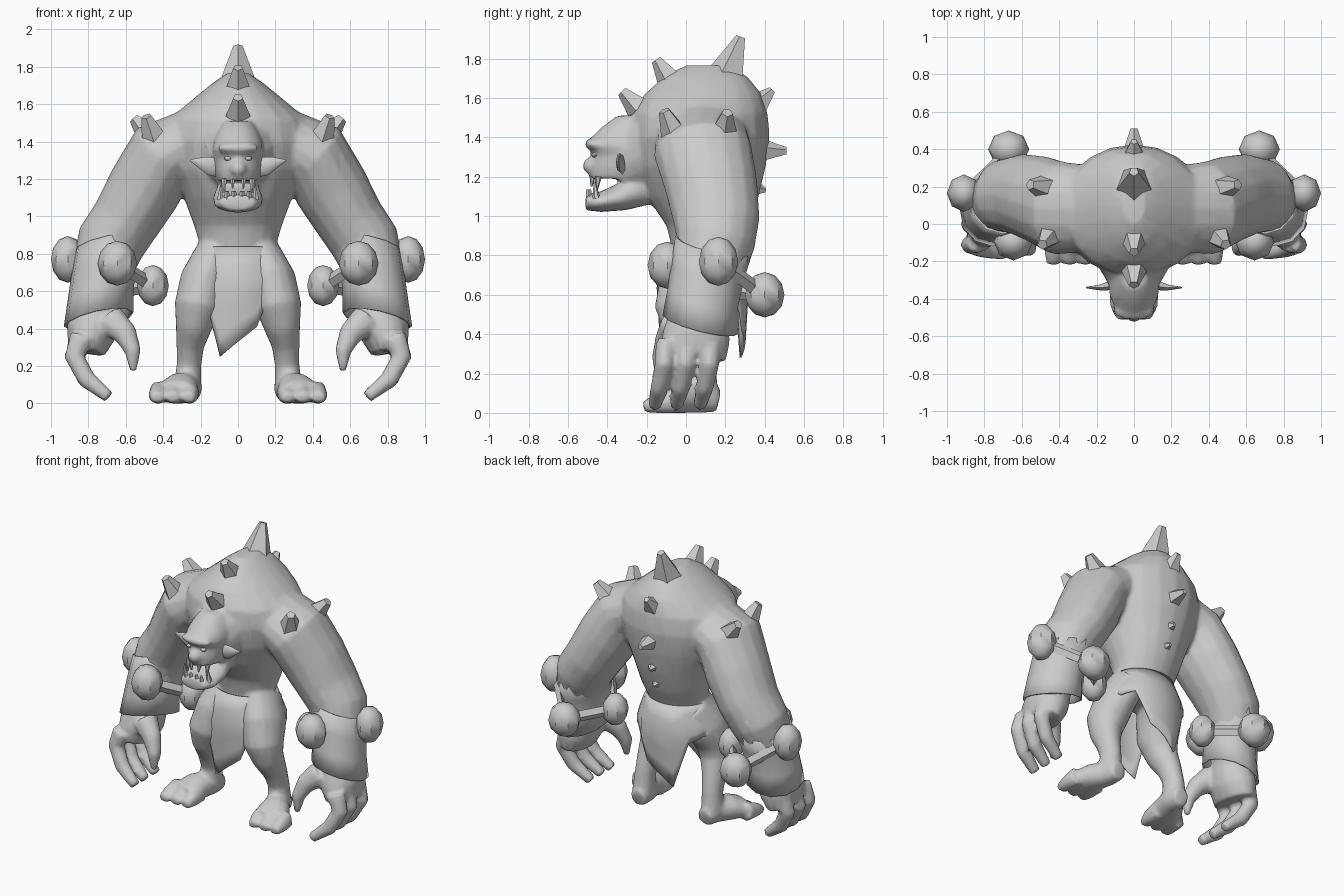
import bpy, bmesh, math
from mathutils import Vector

grey = bpy.data.materials.new("stone_grey")
grey.diffuse_color = (0.6, 0.6, 0.6, 1)
X, Y, Z = Vector((1, 0, 0)), Vector((0, 1, 0)), Vector((0, 0, 1))


def finish(name, bm, smooth=True):
    """Turn a bmesh into a named object."""
    bmesh.ops.recalc_face_normals(bm, faces=bm.faces)
    me = bpy.data.meshes.new(name)
    bm.to_mesh(me)
    bm.free()
    me.materials.append(grey)
    ob = bpy.data.objects.new(name, me)
    bpy.context.collection.objects.link(ob)
    if smooth:
        bpy.ops.object.select_all(action='DESELECT')
        ob.select_set(True)
        bpy.context.view_layer.objects.active = ob
        bpy.ops.object.shade_smooth_by_angle(angle=math.radians(40))
    return ob


def tube(bm, pts, ref=Y, s=1, n=16, axis=None, cap=True):
    """Loft elliptical rings (x, y, z, radius_a, radius_b) along a path; s mirrors x."""
    cs = [Vector(p[:3]) for p in pts]
    rings = []
    for i, p in enumerate(pts):
        t = Vector(axis) if axis else cs[min(i + 1, len(cs) - 1)] - cs[max(i - 1, 0)]
        t.normalize()
        v = (ref - t * ref.dot(t)).normalized()
        u = v.cross(t)
        ring = []
        for k in range(n):
            a = 2 * math.pi * k / n
            q = cs[i] + u * p[3] * math.cos(a) + v * p[4] * math.sin(a)
            ring.append(bm.verts.new((q.x * s, q.y, max(q.z, 0))))
        rings.append(ring)
    for a, b in zip(rings, rings[1:]):
        for k in range(n):
            bm.faces.new((a[k], a[(k + 1) % n], b[(k + 1) % n], b[k]))
    if cap:
        bm.faces.new(rings[0])
        bm.faces.new(rings[-1])


def ball(bm, c, r, s=1, seg=8):
    res = bmesh.ops.create_uvsphere(bm, u_segments=seg, v_segments=seg - 2, radius=1)
    for v in res["verts"]:
        v.co = Vector(((c[0] + v.co.x * r[0]) * s, c[1] + v.co.y * r[1], c[2] + v.co.z * r[2]))


def cone(bm, p, q, r1, r2, s=1, n=6):
    ref = X if abs(q[0] - p[0]) < 0.05 else Y
    tube(bm, [(*p, r1, r1), (*q, r2, r2)], ref, s, n)


# ---- body: torso, head and limbs fused into one skin ----
bm = bmesh.new()
torso = [  # z, front y, back y, half width
    (.70, -.07, .24, .19), (.83, -.07, .26, .20), (.95, -.10, .32, .235),
    (1.10, -.20, .37, .29), (1.25, -.26, .405, .36), (1.40, -.28, .425, .40),
    (1.52, -.27, .415, .37), (1.62, -.21, .385, .25), (1.71, -.11, .31, .14),
    (1.765, .0, .21, .06)]
skull = [
    (1.19, -.49, -.2, .105), (1.25, -.49, -.18, .12), (1.31, -.475, -.15, .128),
    (1.355, -.505, -.15, .138), (1.40, -.48, -.15, .13), (1.45, -.43, -.15, .11),
    (1.51, -.35, -.15, .075)]
for rows in (torso, skull):
    tube(bm, [(0, (f + b) / 2, z, w, (b - f) / 2) for z, f, b, w in rows], axis=(0, 0, 1), n=20)
tube(bm, [(0, -.05, 1.40, .26, .24), (0, -.2, 1.32, .2, .2), (0, -.36, 1.22, .11, .12)], Z)   # neck
tube(bm, [(0, -.22, 1.15, .11, .1), (0, -.33, 1.095, .135, .07),                              # jaw
          (0, -.44, 1.07, .13, .05), (0, -.51, 1.072, .095, .043)], Z)
ball(bm, (0, -.465, 1.365), (.115, .05, .032), seg=12)   # brow
ball(bm, (0, -.49, 1.255), (.045, .035, .04), seg=12)    # nose
for s in (1, -1):
    # arm
    tube(bm, [(.22, .08, 1.43, .16, .23), (.40, .085, 1.33, .2, .25), (.50, .13, 1.15, .2, .235),
              (.60, .155, .98, .185, .22), (.68, .15, .86, .185, .2), (.73, .11, .70, .16, .17),
              (.75, .08, .50, .12, .14)], s=s)
    # palm, fingers, thumb
    tube(bm, [(.74, .07, .56, .11, .13), (.76, .06, .47, .13, .155), (.785, .05, .38, .135, .175),
              (.81, .04, .28, .10, .165)], s=s)
    for y in (-.10, .01, .13):
        tube(bm, [(.83, y, .36, .07, .055), (.875, y - .01, .25, .055, .05),
                  (.81, y - .035, .13, .05, .046), (.69, y - .06, .035, .034, .035)], s=s, n=10)
    tube(bm, [(.69, -.05, .45, .09, .08), (.60, -.10, .37, .065, .06), (.562, -.13, .28, .045, .045),
              (.56, -.14, .17, .018, .018)], s=s, n=10)
    # leg, foot, toes
    tube(bm, [(.12, .09, .80, .11, .15), (.185, .03, .66, .125, .17), (.215, -.02, .52, .125, .14),
              (.235, .0, .42, .10, .11), (.255, .05, .31, .075, .085), (.262, .08, .21, .066, .075),
              (.27, .08, .08, .075, .085)], s=s)
    tube(bm, [(.26, .165, .06, .055, .06), (.265, .08, .08, .075, .08), (.31, -.03, .08, .1, .085),
              (.34, -.13, .06, .13, .06)], Z, s)
    for x in (.255, .34, .425):
        tube(bm, [(x, -.06, .06, .05, .065), (x + .005, -.15, .045, .05, .05),
                  (x + .01, -.215, .03, .035, .03)], Z, s, n=10)
body = finish("body", bm, False)
rm = body.modifiers.new("fuse", 'REMESH')
rm.mode = 'VOXEL'
rm.voxel_size = .014
rm.use_smooth_shade = True
sm = body.modifiers.new("soften", 'SMOOTH')
sm.factor = .5
sm.iterations = 4
body.modifiers.new("reduce", 'DECIMATE').ratio = .2

# ---- ears and eyes ----
for s, side in ((1, "left"), (-1, "right")):
    bm = bmesh.new()
    tube(bm, [(.10, -.32, 1.26, .05, .02), (.15, -.335, 1.27, .05, .022), (.19, -.34, 1.285, .035, .014),
              (.255, -.34, 1.30, .004, .004)], s=s, n=8)
    finish(side + "_ear", bm)
    bm = bmesh.new()
    ball(bm, (.055, -.465, 1.31), (.02, .016, .012), s)
    finish(side + "_eye", bm)

# ---- teeth ----
bm = bmesh.new()
for s in (1, -1):
    cone(bm, (.075, -.445, 1.20), (.073, -.455, 1.125), .018, .004, s)
    cone(bm, (.03, -.475, 1.20), (.028, -.48, 1.15), .015, .005, s)
    cone(bm, (.095, -.455, 1.09), (.09, -.465, 1.175), .02, .004, s)
    for x in (.022, .06):
        cone(bm, (x, -.49, 1.09), (x, -.495, 1.135), .017, .012, s, 4)
finish("teeth", bm)

# ---- spikes: base point, tip point, base radius, tip radius ----
bm = bmesh.new()
for p, q, r1, r2 in [
        ((0, .20, 1.69), (0, .28, 1.91), .11, .026),
        ((0, -.08, 1.69), (0, -.15, 1.795), .07, .028),
        ((0, -.24, 1.55), (0, -.325, 1.635), .07, .028),
        ((0, .36, 1.56), (0, .44, 1.64), .07, .02),
        ((0, .38, 1.33), (0, .51, 1.33), .065, .02),
        ((0, .35, 1.14), (0, .405, 1.13), .045, .012),
        ((0, .31, 1.01), (0, .365, 1.00), .04, .01)]:
    cone(bm, p, q, r1, r2, n=5)
finish("back_spikes", bm)
bm = bmesh.new()
for s in (1, -1):
    cone(bm, (.44, -.05, 1.40), (.49, -.11, 1.535), .08, .03, s, 5)
    cone(bm, (.46, .19, 1.42), (.555, .21, 1.525), .08, .03, s, 5)
finish("shoulder_spikes", bm)

# ---- forearm cuffs with a ring of knobs and bars ----
knobs = [((.645, -.095, .75), (.105, .1, .12)), ((.91, .165, .77), (.09, .1, .125)),
         ((.67, .40, .60), (.11, .1, .115)), ((.455, .14, .63), (.085, .09, .11))]
for s, side in ((1, "left"), (-1, "right")):
    bm = bmesh.new()
    tube(bm, [(.69, .14, .85, .185, .2), (.715, .11, .72, .18, .19), (.735, .085, .58, .18, .185),
              (.745, .075, .45, .19, .2)], s=s, n=12, axis=(.2, .25, 1), cap=False)
    cuff = finish(side + "_cuff", bm)
    sol = cuff.modifiers.new("thickness", 'SOLIDIFY')
    sol.thickness = .012
    bm = bmesh.new()
    for c, r in knobs:
        ball(bm, c, r, s)
    finish(side + "_cuff_knobs", bm)
    bm = bmesh.new()
    for i in range(4):
        a, b = knobs[i][0], knobs[(i + 1) % 4][0]
        tube(bm, [(*a, .022, .038), (*b, .022, .038)], Z, s, 4)
    finish(side + "_cuff_bars", bm)

# ---- torn skirt: hem height varies around the hips ----
hem = [.66, .62, .64, .42, .36, .28, .60, .64, .62, .66, .68, .25, .33, .41, .67, .62]
bm = bmesh.new()
cols = []
for k in range(32):
    a = 2 * math.pi * k / 32
    i = k // 2
    low = hem[i] if k % 2 == 0 else (hem[i] + hem[(i + 1) % 16]) / 2
    col = []
    for j in range(6):
        z = .84 + (low - .84) * j / 5
        f = min(1, (.84 - z) / .17)
        w = 1 - .25 * max(0, .65 - z)
        col.append(bm.verts.new(((.212 + .07 * f) * math.cos(a) * w,
                                 .085 + (.18 + .055 * f) * math.sin(a) * w, z)))
    cols.append(col)
for k in range(32):
    a, b = cols[k], cols[(k + 1) % 32]
    for j in range(5):
        bm.faces.new((a[j], b[j], b[j + 1], a[j + 1]))
skirt = finish("skirt", bm)
skirt.modifiers.new("thickness", 'SOLIDIFY').thickness = .01
